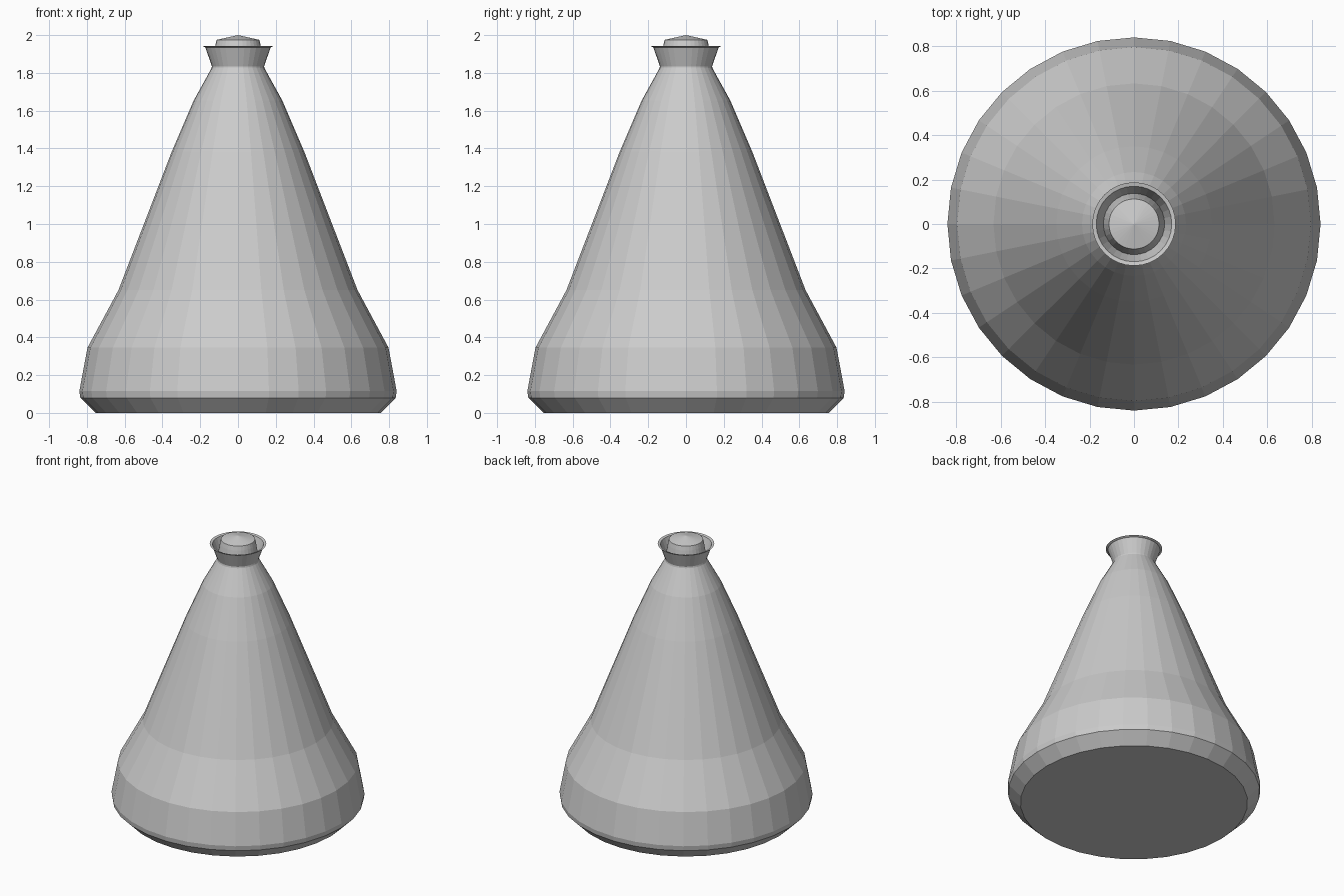
import bpy, bmesh
from math import cos, sin, pi

if "Cube" in bpy.data.objects:
    bpy.data.objects.remove(bpy.data.objects["Cube"])

SIDES = 32


def lathe(name, profile):
    """Revolve (radius, z) points around z; radius 0 makes a single pole."""
    bm = bmesh.new()
    rings = []
    for r, z in profile:
        if r == 0:
            rings.append([bm.verts.new((0, 0, z))] * SIDES)
        else:
            rings.append([bm.verts.new((r * cos(2 * pi * i / SIDES),
                                        r * sin(2 * pi * i / SIDES), z))
                          for i in range(SIDES)])
    for a, b in zip(rings, rings[1:]):
        for i in range(SIDES):
            j = (i + 1) % SIDES
            bm.faces.new(list(dict.fromkeys((a[i], a[j], b[j], b[i]))))
    bm.normal_update()
    mesh = bpy.data.meshes.new(name)
    bm.to_mesh(mesh)
    bm.free()
    obj = bpy.data.objects.new(name, mesh)
    bpy.context.collection.objects.link(obj)
    return obj


# Conical flask with chamfered base, flared neck and open inner funnel
lathe("flask_body", [
    (0, 0), (0.755, 0), (0.835, 0.08), (0.84, 0.115), (0.797, 0.345),
    (0.633, 0.65), (0.35, 1.385), (0.234, 1.655), (0.14, 1.825),
    (0.138, 1.835), (0.173, 1.935), (0.188, 1.942), (0.17, 1.938),
    (0.138, 1.84)])

# Tapered stopper sitting in the neck
lathe("stopper", [(0.138, 1.84), (0.12, 1.945), (0.113, 1.975), (0, 2.0)])
